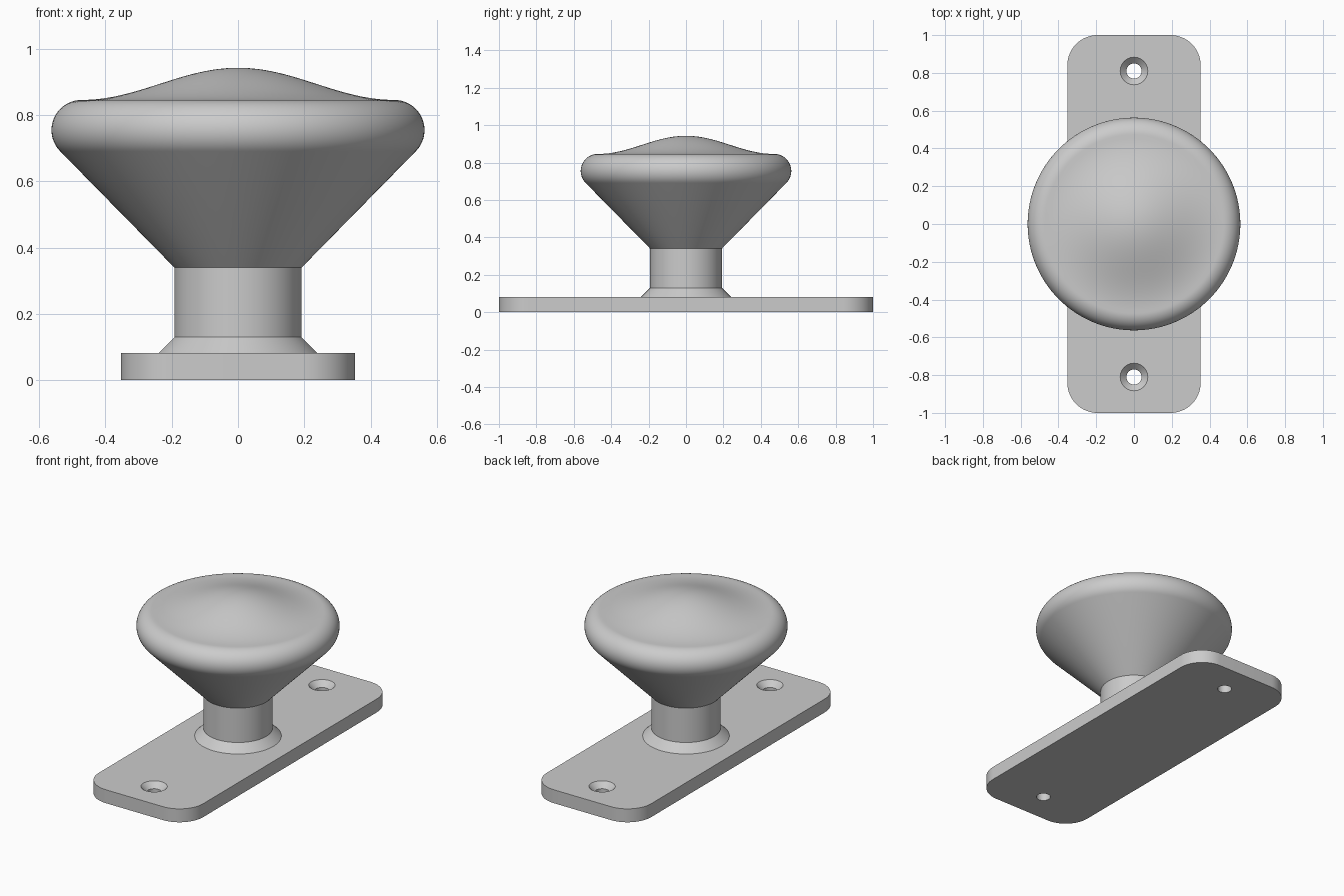
import bpy
import bmesh
from math import sin, cos, pi, radians
from mathutils import Matrix, Vector

default = bpy.data.objects.get("Cube")
if default:
    bpy.data.objects.remove(default, do_unlink=True)

metal = bpy.data.materials.new("brushed_grey_metal")
metal.use_nodes = True
GREY = (0.6, 0.6, 0.6, 1)
metal.diffuse_color = GREY
metal.node_tree.nodes["Principled BSDF"].inputs["Base Color"].default_value = GREY


def add_object(name, bm):
    bmesh.ops.recalc_face_normals(bm, faces=bm.faces)
    mesh = bpy.data.meshes.new(name)
    bm.to_mesh(mesh)
    bm.free()
    mesh.materials.append(metal)
    obj = bpy.data.objects.new(name, mesh)
    bpy.context.collection.objects.link(obj)
    return obj


def lathe(name, profile, steps):
    """Revolve (radius, height) points around the z axis."""
    bm = bmesh.new()
    verts = [bm.verts.new((r, 0, z)) for r, z in profile]
    edges = [bm.edges.new(pair) for pair in zip(verts, verts[1:])]
    bmesh.ops.spin(bm, geom=verts + edges, cent=(0, 0, 0), axis=(0, 0, 1),
                   angle=2 * pi, steps=steps, use_duplicate=False)
    bmesh.ops.remove_doubles(bm, verts=bm.verts, dist=0.0001)
    return add_object(name, bm)


def select_only(obj):
    bpy.ops.object.select_all(action="DESELECT")
    obj.select_set(True)
    bpy.context.view_layer.objects.active = obj


def smooth(obj):
    select_only(obj)
    bpy.ops.object.shade_smooth_by_angle(angle=radians(30))


# Mounting plate: rounded rectangle extruded upward
HALF_X, HALF_Y, THICK, CORNER = 0.353, 1.0, 0.082, 0.16
bm = bmesh.new()
outline = []
for quarter, (sx, sy) in enumerate([(1, 1), (-1, 1), (-1, -1), (1, -1)]):
    for i in range(17):
        a = (quarter + i / 16) * pi / 2
        outline.append(bm.verts.new((sx * (HALF_X - CORNER) + CORNER * cos(a),
                                     sy * (HALF_Y - CORNER) + CORNER * sin(a), 0)))
base = bm.faces.new(outline)
top = bmesh.ops.extrude_face_region(bm, geom=[base])["geom"]
bmesh.ops.translate(bm, vec=(0, 0, THICK),
                    verts=[g for g in top if isinstance(g, bmesh.types.BMVert)])
plate = add_object("mounting_plate", bm)

# Countersunk screw holes
HOLE, SINK = 0.04, 0.073
for y in (-0.81, 0.81):
    cutter = lathe("screw_hole_cutter",
                   [(0, -0.05), (HOLE, -0.05), (HOLE, THICK - SINK + HOLE),
                    (SINK + 0.02, THICK + 0.02), (0, THICK + 0.02)], 48)
    cutter.data.transform(Matrix.Translation(Vector((0, y, 0))))
    cutter.hide_render = True
    select_only(plate)
    cut = plate.modifiers.new("screw_hole", "BOOLEAN")
    cut.operation = "DIFFERENCE"
    cut.solver = "EXACT"
    cut.object = cutter
    bpy.ops.object.modifier_apply(modifier=cut.name)
    bpy.data.objects.remove(cutter, do_unlink=True)
smooth(plate)

# Knob: flared collar, neck, cone, rounded rim and gently domed top
RIM_R, RIM_Z, ROUND, PEAK = 0.472, 0.755, 0.091, 0.943
profile = [(0, 0.07), (0.24, 0.07), (0.24, THICK), (0.192, 0.13), (0.192, 0.34)]
for i in range(25):
    a = -pi / 4 + i / 24 * 3 * pi / 4
    profile.append((RIM_R + ROUND * cos(a), RIM_Z + ROUND * sin(a)))
rim_top = RIM_Z + ROUND
for i in range(1, 25):
    t = i / 24
    profile.append((RIM_R * (1 - t), rim_top + (PEAK - rim_top) * (1 - cos(pi * t)) / 2))
smooth(lathe("door_knob", profile, 128))
